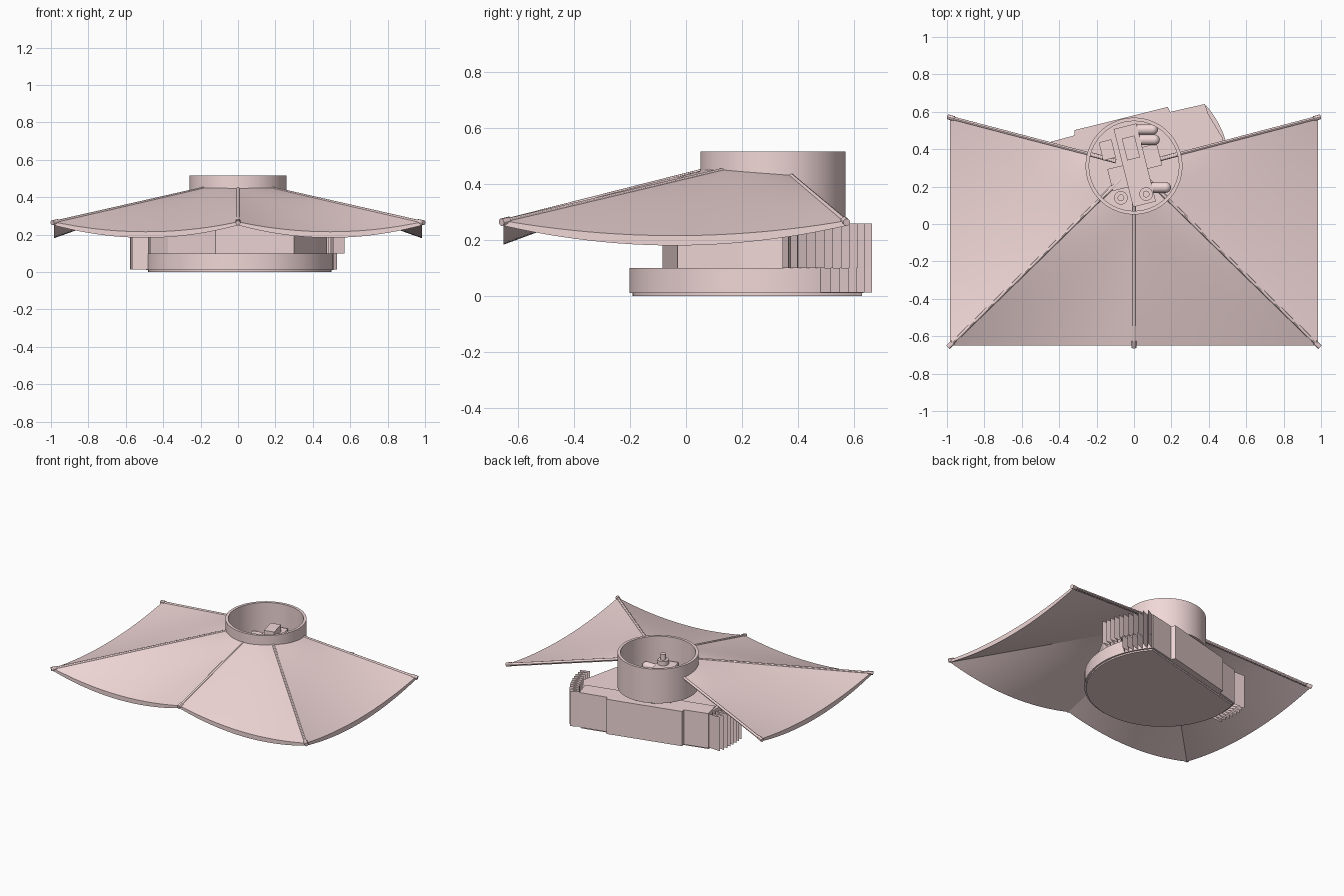
import bpy, bmesh
from math import sin, cos, radians, pi
from mathutils import Vector, Matrix

if "Cube" in bpy.data.objects:
    bpy.data.objects.remove(bpy.data.objects["Cube"])

HUB = Vector((0, 0.31, 0))
# frame of the building below, turned about z relative to the roof
BASE = Matrix.Translation((0.01, 0.30, 0)) @ Matrix.Rotation(radians(14), 4, 'Z')

PINK = bpy.data.materials.new("pale_pink")
PINK.diffuse_color = (0.88, 0.68, 0.68, 1)
PINK.use_nodes = True
PINK.node_tree.nodes["Principled BSDF"].inputs["Base Color"].default_value = PINK.diffuse_color


def finish(name, bm, smooth=False, closed=True):
    if closed:
        bmesh.ops.recalc_face_normals(bm, faces=bm.faces)
    me = bpy.data.meshes.new(name)
    bm.to_mesh(me)
    bm.free()
    me.materials.append(PINK)
    ob = bpy.data.objects.new(name, me)
    bpy.context.collection.objects.link(ob)
    if smooth:
        bpy.ops.object.select_all(action='DESELECT')
        ob.select_set(True)
        bpy.context.view_layer.objects.active = ob
        bpy.ops.object.shade_smooth_by_angle(angle=radians(30))
    return ob


def prism(name, pts, z0, z1, smooth=False):
    """Outline in the building frame, extruded upward."""
    bm = bmesh.new()
    face = bm.faces.new([bm.verts.new(BASE @ Vector((x, y, z0))) for x, y in pts])
    ext = bmesh.ops.extrude_face_region(bm, geom=[face])
    bmesh.ops.translate(bm, vec=(0, 0, z1 - z0),
                        verts=[g for g in ext['geom'] if isinstance(g, bmesh.types.BMVert)])
    return finish(name, bm, smooth)


def box(name, x0, x1, y0, y1, z0, z1):
    return prism(name, [(x0, y0), (x1, y0), (x1, y1), (x0, y1)], z0, z1)


def rod(name, a, b, r, balls=False, segs=12):
    """Round bar from a to b, with balls at the ends if wanted."""
    a, b = Vector(a), Vector(b)
    bm = bmesh.new()
    m = Matrix.Translation((a + b) / 2) @ (b - a).to_track_quat('Z', 'Y').to_matrix().to_4x4()
    bmesh.ops.create_cone(bm, cap_ends=True, segments=segs, radius1=r, radius2=r,
                          depth=(b - a).length, matrix=m)
    for end in ((a, b) if balls else ()):
        bmesh.ops.create_uvsphere(bm, u_segments=16, v_segments=8, radius=r,
                                  matrix=Matrix.Translation(end))
    return finish(name, bm, True)


def tube(name, c, r_in, r_out, z0, z1, n):
    """Ring with a rectangular section."""
    bm = bmesh.new()
    sec = [(r_in, z0), (r_out, z0), (r_out, z1), (r_in, z1)]
    rows = [[bm.verts.new((c[0] + r * cos(2 * pi * i / n), c[1] + r * sin(2 * pi * i / n), z))
             for r, z in sec] for i in range(n)]
    for i in range(n):
        p, q = rows[i], rows[(i + 1) % n]
        for k in range(4):
            bm.faces.new((p[k], q[k], q[(k + 1) % 4], p[(k + 1) % 4]))
    return finish(name, bm, True)


# collar around the central opening
tube("collar", HUB, 0.240, 0.259, 0.275, 0.515, 64)

# roof ribs: ring angle, ring height, tip
RIBS = [(15, 0.43, (0.985, 0.57, 0.268)), (-44.5, 0.45, (0.985, -0.65, 0.268)),
        (-90, 0.447, (0, -0.65, 0.268)),
        (-135.5, 0.45, (-0.985, -0.65, 0.268)), (-195, 0.43, (-0.985, 0.57, 0.268))]


def ring_point(deg, z, r=0.258):
    return HUB + Vector((r * cos(radians(deg)), r * sin(radians(deg)), z))


for i, (ang, z, tip) in enumerate(RIBS):
    start, tip = ring_point(ang, z - 0.003, 0.255), Vector(tip) - Vector((0, 0, 0.003))
    rod(f"rib_{i}", start, tip, 0.009)
    along = (tip - start).normalized()
    rod(f"rib_tip_{i}", tip - along * 0.025, tip + along * 0.012, 0.013)
    rod(f"rib_inner_{i}", ring_point(ang, 0.30, 0.245), ring_point(ang, 0.30, 0.10), 0.012)


def grid(name, rows):
    bm = bmesh.new()
    rows = [[bm.verts.new(v) for v in row] for row in rows]
    for p, q in zip(rows, rows[1:]):
        for j in range(len(p) - 1):
            bm.faces.new((p[j], p[j + 1], q[j + 1], q[j]))
    return finish(name, bm, True, False)


def sail(side, a, b, sag, hang):
    """Sagging panel between two ribs: top skin, edge lip and underside."""
    ns, nt = 14, 24
    top, under = [], []
    for i in range(ns + 1):
        s = i / ns
        top.append([])
        under.append([])
        for j in range(nt + 1):
            t = j / nt
            bulge = 4 * t * (1 - t)
            p = ring_point(a[0] + (b[0] - a[0]) * t, a[1] + (b[1] - a[1]) * t)
            v = p.lerp(Vector(a[2]).lerp(Vector(b[2]), t), s)
            v.z -= sag * bulge * s ** 1.4
            top[-1].append(v)
            under[-1].append(v - Vector((0, 0, 0.018 + hang * bulge * s)))
    grid(f"sail_{side}", top)
    grid(f"sail_lip_{side}", [top[-1], under[-1]])
    grid(f"sail_underside_{side}", under[::-1])


for i, side in enumerate(["right", "front_right", "front_left", "left"]):
    sail(side, RIBS[i], RIBS[i + 1], 0.053, 0.017 if side in ("right", "left") else 0.014)


# round-fronted plinth with a straight back
def plinth_outline(r, deg):
    return [(r * cos(radians(a)), r * sin(radians(a)))
            for a in [180 - deg + (180 + 2 * deg) * k / 48 for k in range(49)]]


prism("base_plate", plinth_outline(0.49, 28), 0, 0.012, True)
prism("plinth", plinth_outline(0.502, 27.5), 0.01, 0.1, True)

# upper room body and stepped back wall
prism("room_body", [(-0.43, 0.235), (-0.48, 0.06), (-0.42, -0.1), (-0.22, -0.34), (0.2, -0.39),
                    (0.37, -0.2), (0.49, 0.04), (0.43, 0.235)], 0.1, 0.25)
prism("back_wall", [(-0.44, 0.12), (0.45, 0.12), (0.441, 0.242), (0.25, 0.246), (0.244, 0.275),
                    (-0.27, 0.275), (-0.275, 0.248), (-0.44, 0.245)], 0.012, 0.256)


# folded fin screens at both ends of the back wall
def fins(name, sx, r_out, a0, a1, n, z0, z1):
    pts = []
    for k in range(n + 1):
        a, r = radians(a0 + (a1 - a0) * k / n), r_out if k % 2 else 0.5
        pts.append(BASE @ Vector((sx * r * cos(a), r * sin(a), 0)))
    grid(name, [[p + Vector((0, 0, z)) for p in pts] for z in (z0, z1)])


fins("fins_right_upper", 1, 0.562, 28, -9, 22, 0.1, 0.258)
fins("fins_right_lower", 1, 0.562, 28, 7, 12, 0.012, 0.1)
fins("fins_left", -1, 0.587, 28, 2, 16, 0.012, 0.25)

# roof plant seen inside the collar
box("duct_slab", -0.065, 0.06, -0.2, 0.23, 0.235, 0.36)
box("duct_head", -0.035, 0.035, 0.05, 0.17, 0.36, 0.41)
box("unit_left", -0.16, -0.09, 0.08, 0.18, 0.235, 0.33)
box("unit_front", -0.15, -0.06, -0.09, 0.03, 0.235, 0.31)
box("unit_right", 0.06, 0.14, -0.02, 0.1, 0.235, 0.32)
for i, (x0, x1, y) in enumerate([(0.02, 0.10, 0.505), (0.03, 0.11, 0.45), (0.08, 0.17, 0.195)]):
    rod(f"tank_{i}", (x0, y, 0.33), (x1, y, 0.33), 0.028, True, 20)
for i, (x, y, z) in enumerate([(-0.07, 0.14, 0.37), (0.065, 0.16, 0.43)]):
    rod(f"vent_{i}", (x, y, 0.235), (x, y, z - 0.04), 0.036, False, 24)
    rod(f"vent_pipe_{i}", (x, y, z - 0.05), (x, y, z), 0.018, False, 16)
